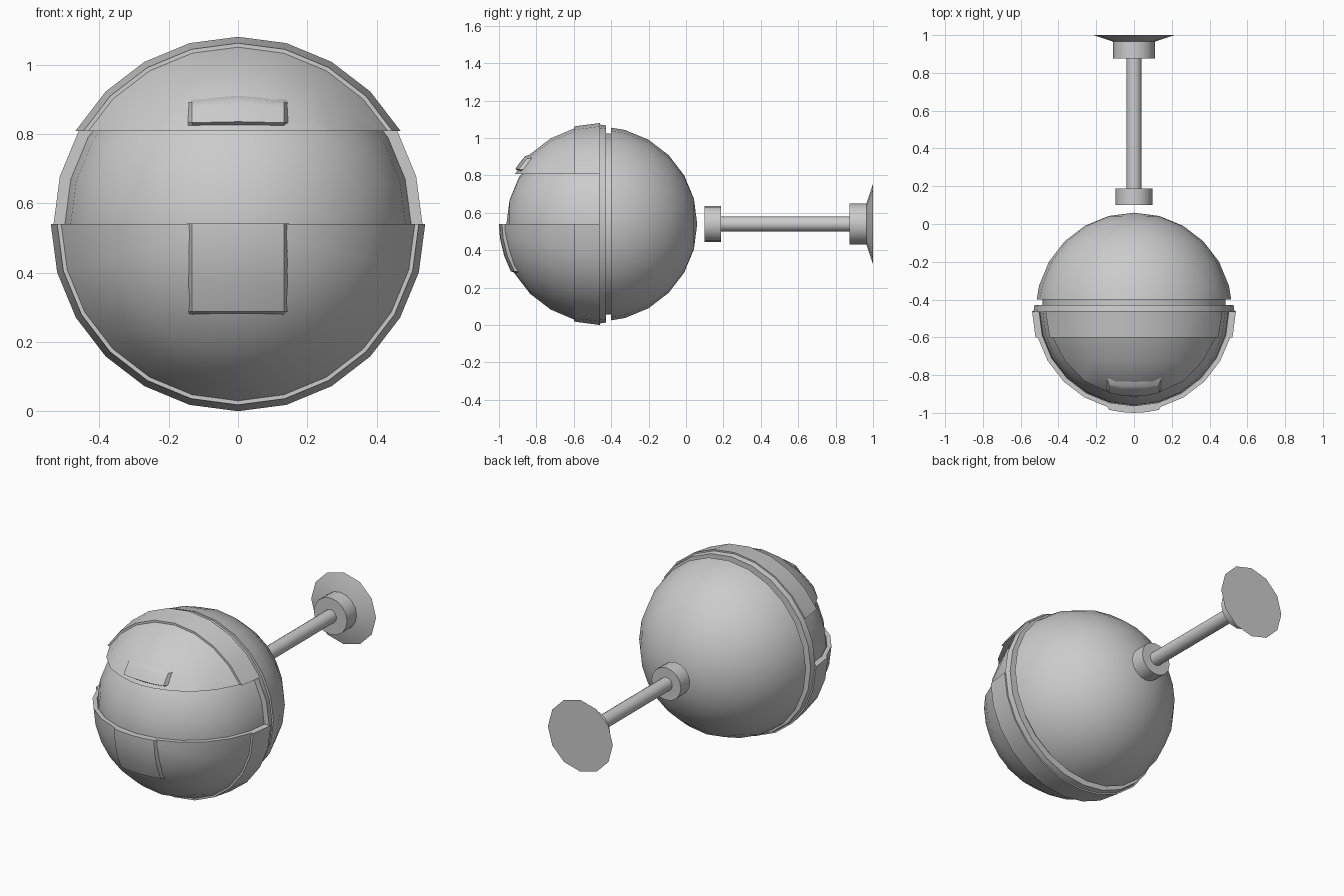
import bpy, bmesh
from math import sin, cos, pi, radians, sqrt

if "Cube" in bpy.data.objects:
    bpy.data.objects.remove(bpy.data.objects["Cube"])

CY, CZ = -0.46, 0.54   # centre of the ball


def finish(name, bm):
    bmesh.ops.remove_doubles(bm, verts=bm.verts, dist=1e-5)
    bmesh.ops.recalc_face_normals(bm, faces=bm.faces)
    me = bpy.data.meshes.new(name)
    bm.to_mesh(me)
    bm.free()
    ob = bpy.data.objects.new(name, me)
    bpy.context.collection.objects.link(ob)
    bpy.ops.object.select_all(action='DESELECT')
    ob.select_set(True)
    bpy.context.view_layer.objects.active = ob
    bpy.ops.object.shade_smooth_by_angle(angle=radians(35))
    return ob


def lathe(profile, n=24, closed=False):
    """Revolve (radius, y) points around the horizontal y axis at height CZ."""
    bm = bmesh.new()
    rings = [[bm.verts.new((r * cos(2 * pi * i / n), y, CZ + r * sin(2 * pi * i / n)))
              for i in range(n)] if r > 0 else [bm.verts.new((0, y, CZ))]
             for r, y in profile]
    pairs = list(zip(rings, rings[1:]))
    if closed:
        pairs.append((rings[-1], rings[0]))
    for a, b in pairs:
        if len(a) == 1 and len(b) == 1:
            continue
        for i in range(n):
            j = (i + 1) % n
            quad = [a[i % len(a)], a[j % len(a)], b[j % len(b)], b[i % len(b)]]
            bm.faces.new(list(dict.fromkeys(quad)))
    return bm


def arc(r, start, end, side):
    """Quarter-ball profile; 0 is the equator, 90 the pole; side is -1 front, 1 back."""
    step = 15 if end > start else -15
    return [(r * cos(radians(a)) if a < 90 else 0, CY + side * r * sin(radians(a)))
            for a in range(start, end + step, step)]


# rear hemisphere, neck groove, ring and inner ball
finish("rear_hemisphere", lathe([(0, -0.40), (0.515, -0.40)] + arc(0.52, 15, 90, 1)))
finish("groove_core", lathe([(0, -0.455), (0.485, -0.455), (0.485, -0.395), (0, -0.395)]))
finish("middle_ring", lathe([(0.47, -0.465), (0.532, -0.465), (0.527, -0.428), (0.47, -0.428)],
                            closed=True))
finish("inner_ball", lathe([(0, CY)] + arc(0.50, 0, 90, -1)))


# front shells: stepped rim band, then a slightly recessed dome
def shell(name, z, keep_up):
    prof = arc(0.54, 0, 15, -1) + [(0.51, CY - 0.14)] + arc(0.528, 30, 90, -1) \
        + arc(0.503, 90, 0, -1)
    bm = lathe(prof, closed=True)
    bmesh.ops.bisect_plane(bm, geom=bm.verts[:] + bm.edges[:] + bm.faces[:], dist=1e-5,
                           plane_co=(0, 0, z), plane_no=(0, 0, 1),
                           clear_inner=keep_up, clear_outer=not keep_up)
    bmesh.ops.holes_fill(bm, edges=[e for e in bm.edges if e.is_boundary], sides=0)
    bmesh.ops.triangulate(bm, faces=[f for f in bm.faces if len(f.verts) > 4])
    finish(name, bm)


shell("upper_lid", 0.808, True)
shell("lower_shell", CZ, False)


# raised panels that follow the dome, with bevelled borders
def panel(name, z0, z1, peak, top_border):
    xs = [-0.147, -0.132, -0.066, 0, 0.066, 0.132, 0.147]
    zs = [z0, z0 + 0.01] + [z0 + (z1 - z0) * t for t in (0.35, 0.7)] + [z1 - 0.01, z1]
    bm = bmesh.new()
    grid = []
    for k, z in enumerate(zs):
        row = []
        for i, x in enumerate(xs):
            edge = i in (0, 6) or k == 0 or (k == 5 and top_border)
            r = 0.518 if edge else 0.54
            zz = z + peak * (1 - abs(x) / 0.147) * k / 5
            row.append(bm.verts.new((x, CY - sqrt(r * r - x * x - (zz - CZ) ** 2), zz)))
        grid.append(row)
    for a, b in zip(grid, grid[1:]):
        for i in range(6):
            bm.faces.new((a[i], a[i + 1], b[i + 1], b[i]))
    if not top_border:   # close the top edge back into the shell
        back = [bm.verts.new((v.co.x, v.co.y + 0.025, v.co.z)) for v in grid[-1]]
        for i in range(6):
            bm.faces.new((grid[-1][i], grid[-1][i + 1], back[i + 1], back[i]))
    finish(name, bm)


panel("upper_panel", 0.822, 0.90, 0.016, True)
panel("lower_panel", 0.277, 0.541, 0, False)

# wall stalk: front collar, rod, rear collar and flared mounting plate
for name, n, prof in (
        ("front_collar", 16, [(0, 0.10), (0.097, 0.10), (0.097, 0.187), (0, 0.187)]),
        ("rod", 16, [(0, 0.15), (0.04, 0.15), (0.04, 0.90), (0, 0.90)]),
        ("rear_collar", 16, [(0, 0.875), (0.11, 0.875), (0.11, 0.967), (0, 0.967)]),
        ("mounting_plate", 12, [(0, 0.965), (0.11, 0.965), (0.215, 1.0), (0, 1.0)])):
    finish(name, lathe(prof, n))
